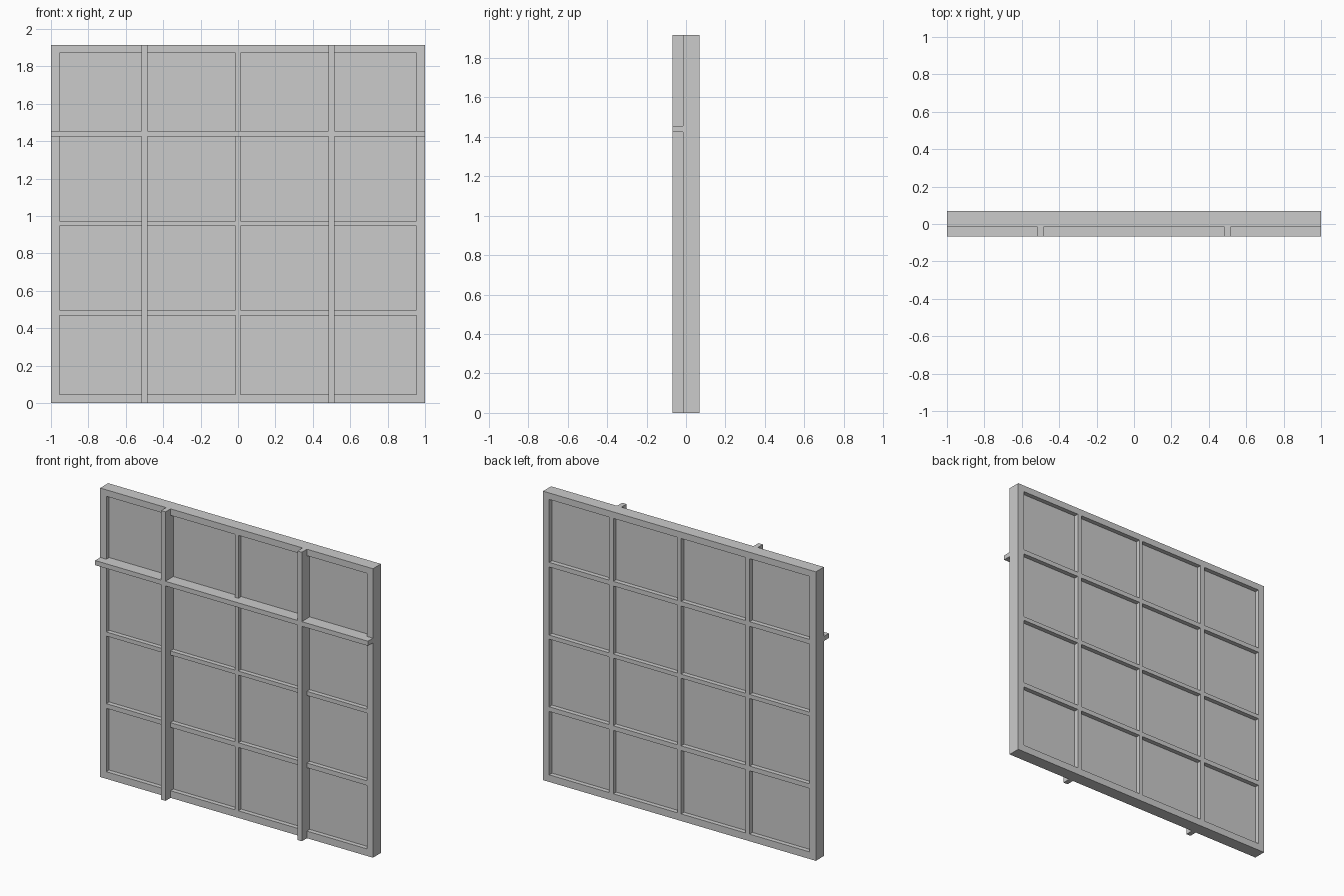
import bpy, bmesh
from mathutils import Matrix, Vector

if "Cube" in bpy.data.objects:
    bpy.data.objects.remove(bpy.data.objects["Cube"])

H = 1.915                      # overall height
Y0, Y1, Y2 = -0.068, -0.015, 0.069   # bar front, panel front, panel back
POCKET = 0.03                  # recess depth on each face


def boxes(name, spans):
    """One object from (x0, x1, y0, y1, z0, z1) boxes."""
    bm = bmesh.new()
    for x0, x1, y0, y1, z0, z1 in spans:
        centre = Vector(((x0 + x1) / 2, (y0 + y1) / 2, (z0 + z1) / 2))
        size = (x1 - x0, y1 - y0, z1 - z0, 1)
        bmesh.ops.create_cube(bm, size=1, matrix=Matrix.Translation(centre) @ Matrix.Diagonal(size))
    mesh = bpy.data.meshes.new(name)
    bm.to_mesh(mesh)
    bm.free()
    ob = bpy.data.objects.new(name, mesh)
    bpy.context.collection.objects.link(ob)
    return ob


# Recessed openings: four columns by four rows
cols = [(-0.955, -0.515), (-0.485, -0.013), (0.013, 0.485), (0.515, 0.955)]
rows = [(0.047, 0.467), (0.498, 0.946), (0.973, 1.424), (1.455, 1.872)]

# Framed panel, with pockets cut into front and back
panel = boxes("framed_panel", [(-1, 1, Y1, Y2, 0, H)])
cuts = []
for x0, x1 in cols:
    for z0, z1 in rows:
        cuts.append((x0, x1, Y1 - 0.02, Y1 + POCKET, z0, z1))
        cuts.append((x0, x1, Y2 - POCKET, Y2 + 0.02, z0, z1))
cutter = boxes("pocket_cutter", cuts)
cutter.hide_render = True

mod = panel.modifiers.new("pockets", 'BOOLEAN')
mod.operation = 'DIFFERENCE'
mod.solver = 'EXACT'
mod.object = cutter
bpy.context.view_layer.objects.active = panel
bpy.ops.object.modifier_apply(modifier=mod.name)
bpy.data.objects.remove(cutter)

# Upright battens on the front
boxes("upright_battens", [(s * 0.5 - 0.016, s * 0.5 + 0.016, Y0, Y1, 0, H) for s in (-1, 1)])

# Cross rail between and beyond the uprights
boxes("cross_rail", [(a, b, Y0, Y1, 1.424, 1.455)
                     for a, b in ((-1, -0.516), (-0.484, 0.484), (0.516, 1))])
